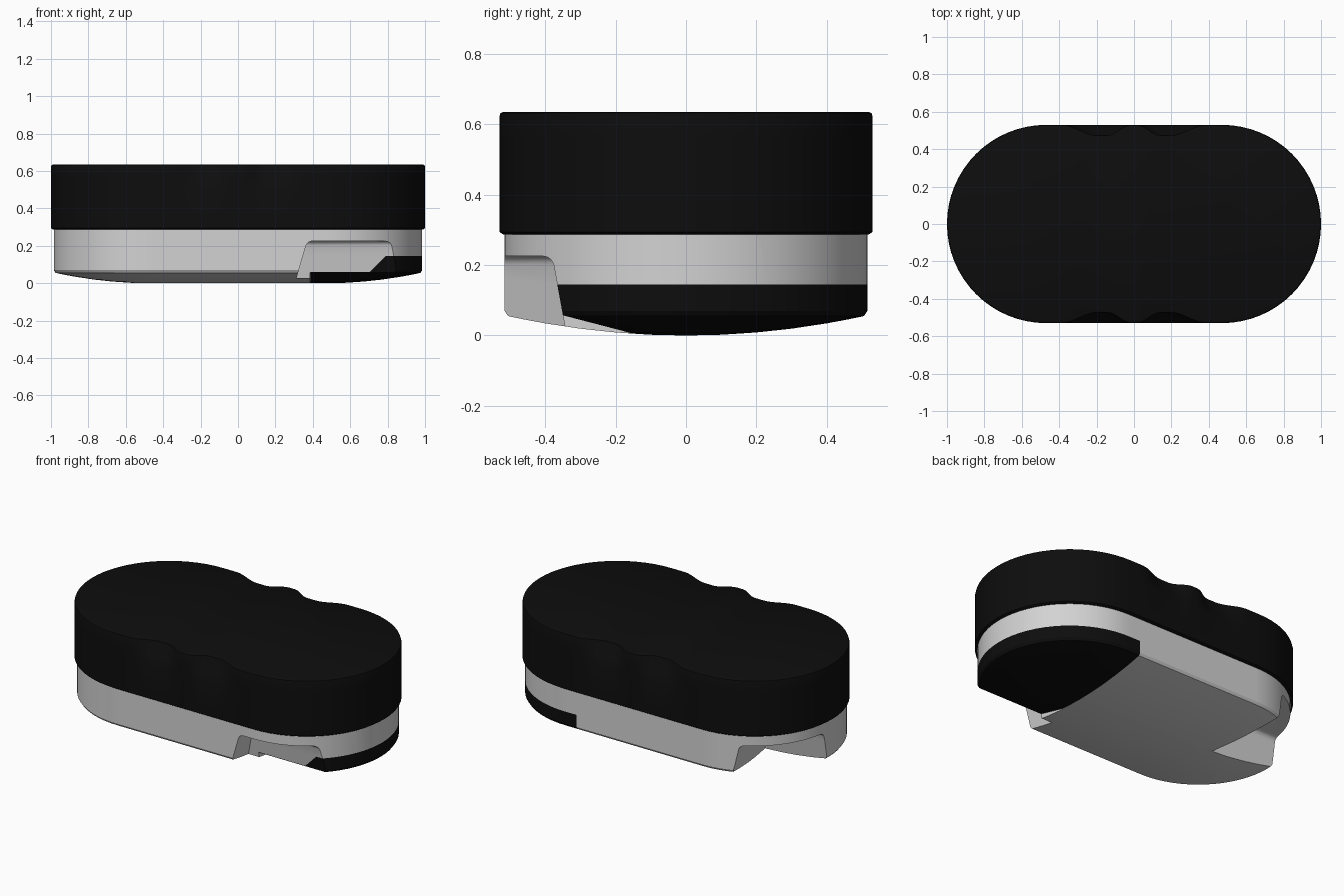
import bpy, bmesh, math
from mathutils import Vector

cube = bpy.data.objects.get("Cube")
if cube:
    bpy.data.objects.remove(cube, do_unlink=True)

HALF = 0.47  # half length of the straight sides


def material(name, value):
    m = bpy.data.materials.new(name)
    m.use_nodes = True
    color = (value, value, value, 1)
    m.diffuse_color = color
    m.node_tree.nodes["Principled BSDF"].inputs["Base Color"].default_value = color
    return m


black = material("black", 0.004)
white = material("off_white", 0.65)


def stadium(r, arc=32, side=40):
    """Counter-clockwise outline: two half circles joined by straight sides."""
    pts = []
    for s in (1, -1):
        for i in range(arc + 1):
            a = -math.pi / 2 + math.pi * i / arc
            pts.append((s * (HALF + r * math.cos(a)), s * r * math.sin(a)))
        for i in range(1, side):
            pts.append((s * HALF * (1 - 2 * i / side), s * r))
    return pts


def make_object(name, bm, mats):
    bmesh.ops.recalc_face_normals(bm, faces=bm.faces)
    me = bpy.data.meshes.new(name)
    bm.to_mesh(me)
    bm.free()
    ob = bpy.data.objects.new(name, me)
    bpy.context.collection.objects.link(ob)
    for m in mats:
        me.materials.append(m)
    return ob


def loft(name, rings, mats):
    """Skin outlines given as (points, z) and close both ends."""
    bm = bmesh.new()
    rows = [[bm.verts.new((x, y, z)) for x, y in pts] for pts, z in rings]
    n = len(rows[0])
    for a, b in zip(rows, rows[1:]):
        for i in range(n):
            j = (i + 1) % n
            bm.faces.new((a[i], a[j], b[j], b[i]))
    bm.faces.new(rows[0][::-1])
    bm.faces.new(rows[-1])
    return make_object(name, bm, mats)


def smooth(ob, degrees):
    bpy.ops.object.select_all(action='DESELECT')
    ob.select_set(True)
    bpy.context.view_layer.objects.active = ob
    bpy.ops.object.shade_smooth_by_angle(angle=math.radians(degrees))


# Lid, with a shallow finger scoop on either side of a tab along each long side
def step(t):
    t = max(0, min(1, t))
    return t * t * (3 - 2 * t)


def scooped(r, depth):
    pts = []
    for x, y in stadium(r):
        d = depth * step((0.38 - abs(x)) / 0.18) * step((abs(x) - 0.02) / 0.12)
        pts.append((x, y - math.copysign(d, y) if abs(x) < HALF else y))
    return pts


lid = loft("lid", [(stadium(0.518), 0.286), (stadium(0.53), 0.294), (stadium(0.53), 0.5),
                   (scooped(0.53, 0.03), 0.56), (scooped(0.53, 0.055), 0.62),
                   (scooped(0.527, 0.055), 0.631), (scooped(0.518, 0.055), 0.635)], [black])
smooth(lid, 35)

# Base body with a domed underside
dome = [(stadium(r), 0.055 * (r / 0.505) ** 2) for r in (0.002, 0.1, 0.2, 0.3, 0.4, 0.46, 0.505)]
base = loft("base", dome + [(stadium(0.515), 0.07), (stadium(0.515), 0.3)], [white, black])


# Cutters for the finger notches
def cutter(name, low, high, bevel):
    bm = bmesh.new()
    a = [bm.verts.new(p) for p in low]
    b = [bm.verts.new(p) for p in high]
    n = len(a)
    for i in range(n):
        j = (i + 1) % n
        bm.faces.new((a[i], a[j], b[j], b[i]))
    bm.faces.new(a[::-1])
    top = bm.faces.new(b)
    if bevel:
        bmesh.ops.bevel(bm, geom=list(top.edges), offset=bevel, segments=4,
                        profile=0.5, affect='EDGES')
    ob = make_object(name, bm, [white])
    ob.hide_render = True
    return ob


def plan(points, z):
    return [(x, y, z) for x, y in points]


front_notch = cutter("front_notch_cutter",
                     plan([(0.29, -0.8), (1.2, -0.8), (1.2, -0.33), (0.29, -0.33)], -0.05),
                     plan([(0.37, -0.8), (1.2, -0.8), (1.2, -0.38), (0.37, -0.38)], 0.225), 0.025)
back_notch = cutter("back_notch_cutter",
                    plan([(-0.54, 0.01), (-0.68, 0.8), (-1.2, 0.8), (-1.2, 0.01)], -0.05),
                    plan([(-0.61, 0.06), (-0.76, 0.8), (-1.2, 0.8), (-1.2, 0.06)], 0.225), 0.025)
slope = [(-0.16, -0.05), (-0.16, 0.008), (-0.36, 0.06), (-0.7, 0.06), (-0.7, -0.05)]
relief = cutter("underside_relief_cutter", [(0.385, y, z) for y, z in slope],
                [(1.2, y, z) for y, z in slope], 0)

bpy.context.view_layer.objects.active = base
for tool in (front_notch, back_notch, relief):
    mod = base.modifiers.new("cut", 'BOOLEAN')
    mod.operation = 'DIFFERENCE'
    mod.solver = 'EXACT'
    mod.object = tool
    bpy.ops.object.modifier_apply(modifier=mod.name)
for tool in (front_notch, back_notch, relief):
    bpy.data.objects.remove(tool, do_unlink=True)

# Black end cap: split the faces along its borders, then colour by position
bm = bmesh.new()
bm.from_mesh(base.data)
for co, no in (((0.387, 0, 0), (1, 0, 0)), ((0, 0, 0.145), (0, 0, 1)),
               ((0, 0, 0.06), (0, 0, 1)), ((0.645, 0, 0), (1, 0, -1))):
    bmesh.ops.bisect_plane(bm, geom=bm.verts[:] + bm.edges[:] + bm.faces[:],
                           plane_co=co, plane_no=no, dist=1e-5)
for f in bm.faces:
    c = f.calc_center_median()
    radius = Vector((max(0, abs(c.x) - HALF), c.y)).length
    on_notch_wall = c.y < -0.32 and radius < 0.505 and c.z > 0.06 and c.x - c.z < 0.645
    f.material_index = int(c.x > 0.388 and c.z < 0.145 and not on_notch_wall)
bm.to_mesh(base.data)
bm.free()
smooth(base, 25)
